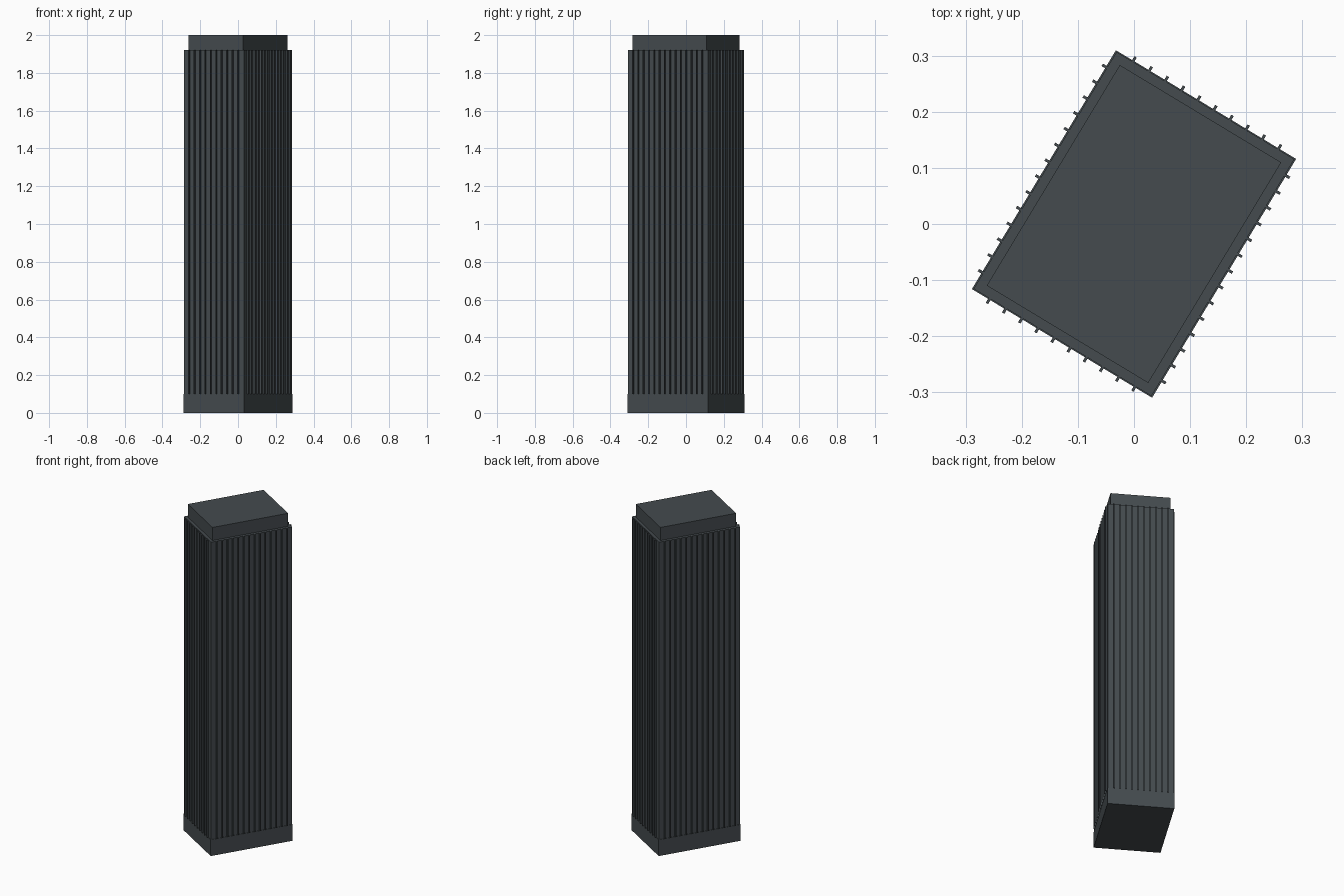
import bpy, math
from mathutils import Matrix

if "Cube" in bpy.data.objects:
    bpy.data.objects.remove(bpy.data.objects["Cube"])

ROT = Matrix.Rotation(math.radians(-31.1), 4, 'Z')   # tower footprint is turned
W, D = 0.370, 0.493                                  # shaft width and depth
Z0, Z1 = 0.10, 1.92                                  # shaft bottom and top


def material(name, rgb):
    m = bpy.data.materials.new(name)
    m.diffuse_color = (*rgb, 1)
    m.use_nodes = True
    m.node_tree.nodes["Principled BSDF"].inputs["Base Color"].default_value = m.diffuse_color
    return m


slate = material("slate_grey", (0.058, 0.070, 0.077))


def box_data(cx, cy, z0, z1, sx, sy):
    v = [(cx + i * sx / 2, cy + j * sy / 2, z)
         for z in (z0, z1) for i, j in ((-1, -1), (1, -1), (1, 1), (-1, 1))]
    f = [(3, 2, 1, 0), (4, 5, 6, 7)]
    f += [(i, (i + 1) % 4, (i + 1) % 4 + 4, i + 4) for i in range(4)]
    return v, f


def build(name, boxes):
    verts, faces = [], []
    for b in boxes:
        v, f = box_data(*b)
        n = len(verts)
        verts += v
        faces += [tuple(i + n for i in q) for q in f]
    me = bpy.data.meshes.new(name)
    me.from_pydata(verts, [], faces)
    me.transform(ROT)
    me.materials.append(slate)
    ob = bpy.data.objects.new(name, me)
    bpy.context.collection.objects.link(ob)
    return ob


# Main masses
build("base", [(0, 0, 0, Z0, 0.375, 0.497)])
build("shaft", [(0, 0, Z0, Z1, W, D)])
build("roof_block", [(0, 0, Z1, 2.0, 0.336, 0.459)])

# Thin vertical fins on all four walls
OUT, THICK = 0.010, 0.005
fins = []
for s in (-1, 1):
    for i in range(1, 11):
        fins.append((-W / 2 + W * i / 11, s * (D + OUT) / 2, Z0, Z1, THICK, OUT))
    for i in range(1, 15):
        fins.append((s * (W + OUT) / 2, -D / 2 + D * i / 15, Z0, Z1, OUT, THICK))
build("facade_fins", fins)
